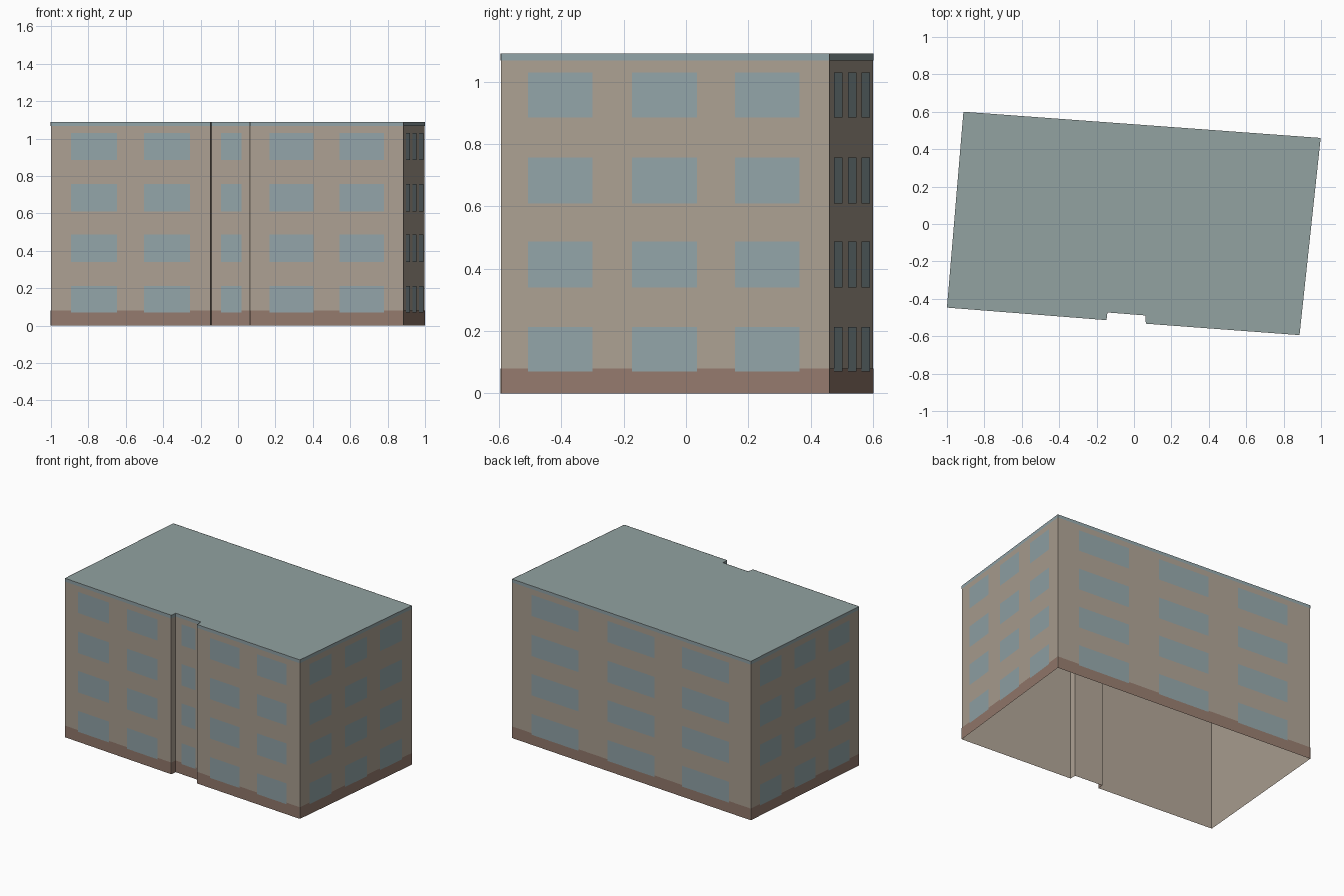
import bpy
import bmesh
from mathutils import Vector

cube = bpy.data.objects.get("Cube")
if cube:
    bpy.data.objects.remove(cube, do_unlink=True)


def make_material(name, rgb):
    linear = [(c / 255 / 12.92) if c < 11 else ((c / 255 + 0.055) / 1.055) ** 2.4 for c in rgb]
    mat = bpy.data.materials.new(name)
    mat.use_nodes = True
    mat.diffuse_color = (*linear, 1)
    mat.node_tree.nodes["Principled BSDF"].inputs["Base Color"].default_value = (*linear, 1)
    return mat


WALL = make_material("tan plaster", (172, 160, 146))
GLASS = make_material("blue grey glass", (146, 164, 168))
ROOF = make_material("grey green roof", (146, 162, 161))
BASE = make_material("brown plinth", (148, 122, 109))

HEIGHT, BASE_TOP, TRIM_BOTTOM = 1.09, 0.08, 1.068

# Window spans along a wall, as fractions of its length
THREE = [(0.083, 0.28), (0.4, 0.597), (0.713, 0.91)]
TWO = [(0.127, 0.415), (0.584, 0.872)]
ONE = [(0.25, 0.79)]
NONE = []

# Footprint, anticlockwise from the front -x corner, each with the windows of the wall that follows
FOOTPRINT = [
    ((-1.0, -0.447), TWO),
    ((-0.147, -0.514), NONE),
    ((-0.142, -0.473), ONE),
    ((0.062, -0.489), NONE),
    ((0.063, -0.533), TWO),
    ((0.885, -0.594), THREE),
    ((0.998, 0.46), THREE),
    ((-0.912, 0.6), THREE),
]
FLOORS = [(0.07, 0.213), (0.34, 0.487), (0.61, 0.757), (0.885, 1.03)]
corners = [Vector((*xy, 0)) for xy, _ in FOOTPRINT]
walls = [(corners[i], corners[(i + 1) % len(corners)], FOOTPRINT[i][1]) for i in range(len(corners))]


def panel(bm, a, b, z0, z1, offset=0.0, span=(0, 1)):
    """Outward-facing upright rectangle on the wall running from a to b."""
    along = b - a
    out = along.cross(Vector((0, 0, 1))).normalized() * offset
    p, q = a + along * span[0] + out, a + along * span[1] + out
    pts = [(p, z0), (q, z0), (q, z1), (p, z1)]
    bm.faces.new([bm.verts.new((v.x, v.y, z)) for v, z in pts])


def finish(bm, name, mat):
    bmesh.ops.remove_doubles(bm, verts=bm.verts, dist=0.0001)
    mesh = bpy.data.meshes.new(name)
    bm.to_mesh(mesh)
    bm.free()
    mesh.materials.append(mat)
    bpy.context.collection.objects.link(bpy.data.objects.new(name, mesh))


# Outer walls, open underneath
bm = bmesh.new()
for a, b, _ in walls:
    panel(bm, a, b, 0, HEIGHT)
finish(bm, "walls", WALL)

# Flat roof
bm = bmesh.new()
bm.faces.new([bm.verts.new((c.x, c.y, HEIGHT)) for c in corners])
finish(bm, "roof", ROOF)

# Plinth and roof edge bands
for name, mat, z0, z1 in (("plinth", BASE, 0, BASE_TOP), ("roof_edge", GLASS, TRIM_BOTTOM, HEIGHT)):
    bm = bmesh.new()
    for a, b, _ in walls:
        panel(bm, a, b, z0, z1, 0.0015)
    finish(bm, name, mat)

# Windows, repeated on every floor
bm = bmesh.new()
for a, b, spans in walls:
    for span in spans:
        for z0, z1 in FLOORS:
            panel(bm, a, b, z0, z1, 0.003, span)
finish(bm, "windows", GLASS)
